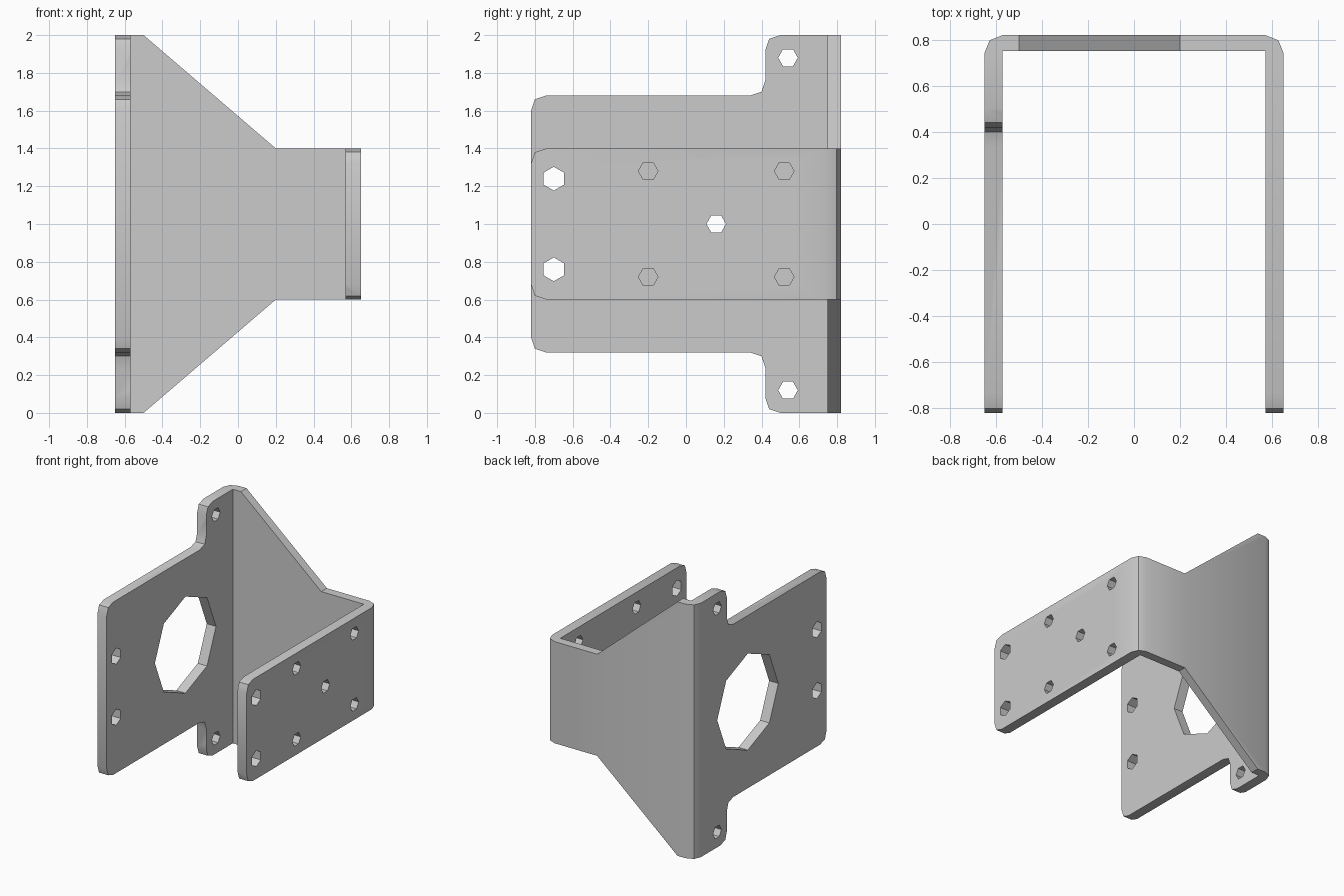
import bpy
import bmesh
from math import cos, sin, pi, radians
from mathutils import Vector

cube = bpy.data.objects.get("Cube")
if cube:
    bpy.data.objects.remove(cube, do_unlink=True)

# Material
grey = bpy.data.materials.new("plain_grey_metal")
grey.use_nodes = True
colour = (0.6, 0.6, 0.6, 1)
grey.diffuse_color = colour
grey.node_tree.nodes["Principled BSDF"].inputs["Base Color"].default_value = colour


def prism(bm, points, axis, low, high):
    """Extrude a flat outline along one axis; points use the other two axes in order."""
    def place(p):
        co = list(p)
        co.insert("xyz".index(axis), low)
        return bm.verts.new(co)
    face = bm.faces.new([place(p) for p in points])
    move = Vector([high - low if a == axis else 0 for a in "xyz"])
    grown = bmesh.ops.extrude_face_region(bm, geom=[face])
    verts = [v for v in grown["geom"] if isinstance(v, bmesh.types.BMVert)]
    bmesh.ops.translate(bm, verts=verts, vec=move)


def flipped(points):
    """Mirror an outline about mid height."""
    return [(a, 2 - z) for a, z in points]


def both(bm, points, *args):
    prism(bm, points, *args)
    prism(bm, flipped(points), *args)


def ring(y, z, radius, sides, start=0.0):
    return [(y + radius * cos(start + 2 * pi * i / sides),
             z + radius * sin(start + 2 * pi * i / sides)) for i in range(sides)]


def finish(bm, name):
    bmesh.ops.recalc_face_normals(bm, faces=bm.faces)
    mesh = bpy.data.meshes.new(name)
    bm.to_mesh(mesh)
    bm.free()
    mesh.materials.append(grey)
    obj = bpy.data.objects.new(name, mesh)
    bpy.context.collection.objects.link(obj)
    return obj


# Folded sheet: U-shaped plan with two-step outer bends
half = [(0.57, 0.75), (0.57, -0.82), (0.65, -0.82),
        (0.65, 0.74), (0.627, 0.797), (0.57, 0.82)]
bm = bmesh.new()
prism(bm, half + [(-x, y) for x, y in reversed(half)], "z", 0, 2)
bracket = finish(bm, "bracket")

# Cutter that tapers the back wall and trims the short side plate
bm = bmesh.new()
both(bm, [(-0.5, 2), (0.2, 1.4), (0.8, 1.4), (0.8, 2.1), (-0.5, 2.1)], "y", -1, 1)
taper_cutter = finish(bm, "taper_cutter")

# Cutter for the side plate outlines and holes
bm = bmesh.new()
tall, short = ("x", -0.7, -0.52), ("x", 0.52, 0.7)
both(bm, [(-0.9, 1.6), (-0.82, 1.6), (-0.8, 1.66), (-0.74, 1.68),
          (0.34, 1.68), (0.4, 1.7), (0.42, 1.76), (0.42, 1.92),
          (0.44, 1.98), (0.5, 2), (0.5, 2.1), (-0.9, 2.1)], *tall)
both(bm, [(-0.9, 1.32), (-0.82, 1.32), (-0.8, 1.38), (-0.74, 1.4),
          (-0.74, 1.5), (-0.9, 1.5)], *short)
prism(bm, ring(0.16, 1, 0.38, 8), *tall)
both(bm, ring(0.54, 1.88, 0.052, 6), *tall)
for plate in (tall, short):
    both(bm, ring(-0.7, 1.24, 0.063, 6, pi / 6), *plate)
for y in (-0.2, 0.52):
    both(bm, ring(y, 1.28, 0.052, 6), *short)
prism(bm, ring(0.16, 1, 0.052, 6), *short)
plate_cutter = finish(bm, "plate_cutter")

# Cut the sheet
bpy.ops.object.select_all(action="DESELECT")
bpy.context.view_layer.objects.active = bracket
bracket.select_set(True)
for cutter in (taper_cutter, plate_cutter):
    cutter.hide_render = True
    mod = bracket.modifiers.new(cutter.name, "BOOLEAN")
    mod.operation = "DIFFERENCE"
    mod.solver = "EXACT"
    mod.object = cutter
    bpy.ops.object.modifier_apply(modifier=mod.name)
    bpy.data.objects.remove(cutter, do_unlink=True)

bpy.ops.object.shade_smooth_by_angle(angle=radians(30))
